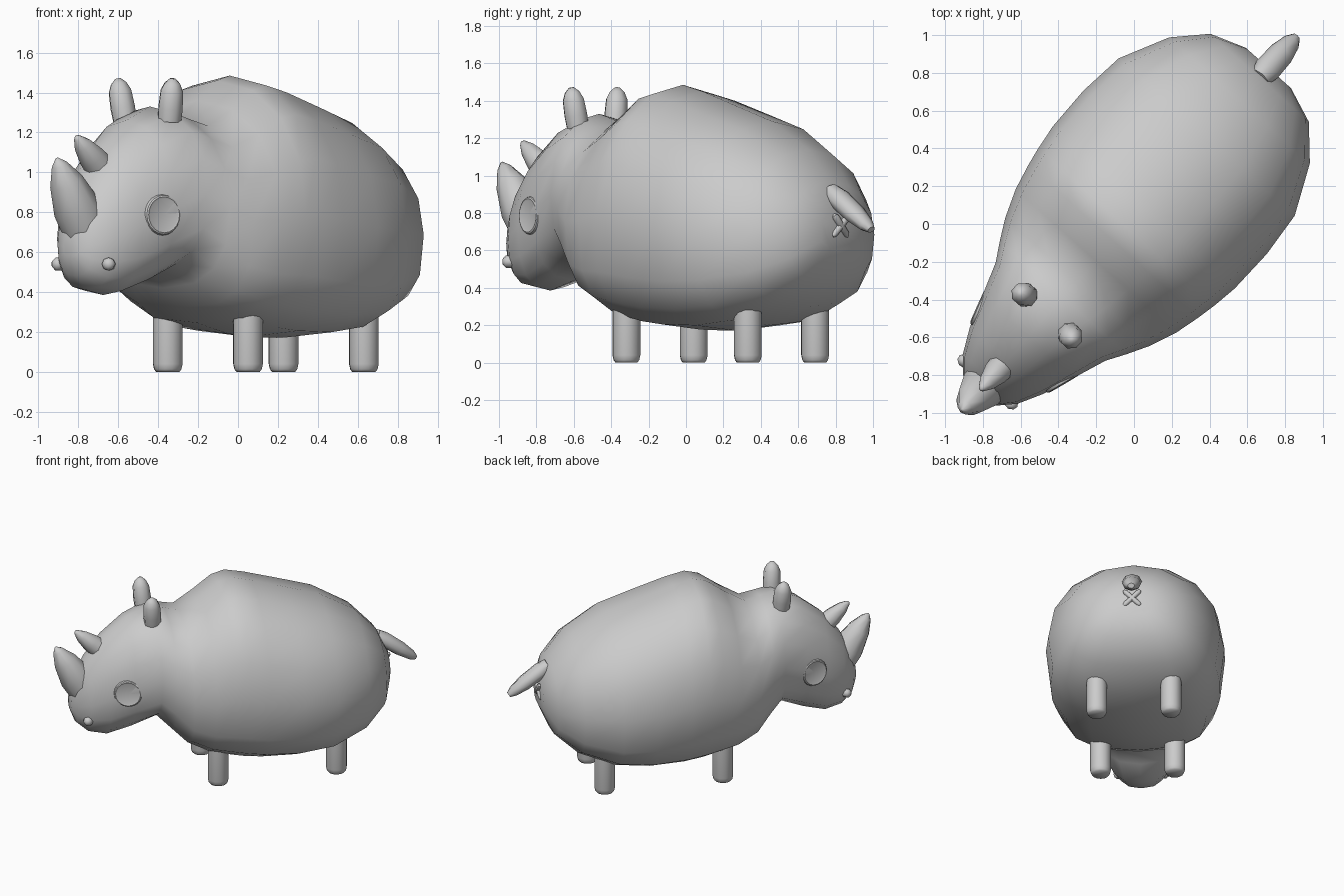
import bpy, bmesh, math
from mathutils import Vector, Matrix

if "Cube" in bpy.data.objects:
    bpy.data.objects.remove(bpy.data.objects["Cube"])

grey = bpy.data.materials.new("plain_grey")
grey.use_nodes = True
colour = (0.6, 0.6, 0.6, 1)
grey.diffuse_color = colour
grey.node_tree.nodes["Principled BSDF"].inputs["Base Color"].default_value = colour

# The animal is built facing -y, then turned to stand diagonally
TURN = Matrix.Rotation(math.radians(-41.8), 4, 'Z') @ Matrix.Translation((-0.02, 0, 0))


def loft(name, rings, place=Matrix(), angle=60):
    """Skin a list of rings of points, closing both ends with a cap."""
    bm = bmesh.new()
    loops = [[bm.verts.new(p) for p in ring] for ring in rings]
    n = len(loops[0])
    for a, b in zip(loops, loops[1:]):
        for i in range(n):
            j = (i + 1) % n
            bm.faces.new((a[i], a[j], b[j], b[i]))
    bm.faces.new(loops[0][::-1])
    bm.faces.new(loops[-1])
    bmesh.ops.recalc_face_normals(bm, faces=bm.faces)
    bm.transform(TURN @ place)
    mesh = bpy.data.meshes.new(name)
    bm.to_mesh(mesh)
    bm.free()
    mesh.materials.append(grey)
    obj = bpy.data.objects.new(name, mesh)
    bpy.context.collection.objects.link(obj)
    bpy.ops.object.select_all(action='DESELECT')
    obj.select_set(True)
    bpy.context.view_layer.objects.active = obj
    bpy.ops.object.shade_smooth_by_angle(angle=math.radians(angle))
    return obj


def turned(name, base, tip, profile, sides=8, angle=60, flat=1):
    """Round part from base to tip; profile is (fraction of length, radius)."""
    base, axis = Vector(base), Vector(tip) - Vector(base)
    rings = [[Vector((r * math.cos(math.tau * i / sides),
                      flat * r * math.sin(math.tau * i / sides), t * axis.length))
              for i in range(sides)] for t, r in profile]
    place = Matrix.Translation(base) @ axis.to_track_quat('Z', 'Y').to_matrix().to_4x4()
    return loft(name, rings, place, angle)


def section(y, bottom, top, half, sides=16):
    """Body cross-section, boxier below than above, fullest on the trunk."""
    mid, ring = bottom + 0.46 * (top - bottom), []
    low = 0.68 if y > -.5 else 0.8
    for i in range(sides):
        a = math.tau * i / sides
        c, s = math.cos(a), math.sin(a)
        k = 0.95 if s > 0 else low
        x = half * math.copysign(abs(c) ** k, c)
        z = mid + (top - mid if s > 0 else mid - bottom) * math.copysign(abs(s) ** k, s)
        ring.append((x, y, z))
    return ring


# Head and body in one skin: position, underside, topline, half width
stations = [(-1.235, .57, .70, .05), (-1.2, .48, .82, .12), (-1.12, .41, .97, .195),
            (-.99, .385, 1.13, .262), (-.82, .44, 1.26, .325), (-.64, .52, 1.33, .39),
            (-.54, .42, 1.30, .45), (-.43, .32, 1.27, .51), (-.28, .245, 1.36, .57),
            (-.14, .21, 1.46, .605), (-.04, .19, 1.485, .625), (.1, .175, 1.45, .645),
            (.35, .17, 1.37, .65), (.6, .2, 1.29, .625), (.86, .3, 1.14, .50),
            (1.02, .44, .97, .35), (1.09, .6, .82, .16)]
loft("body", [section(*st) for st in stations], angle=80)

# Horns
turned("front_horn", (0, -1.11, .69), (0, -1.34, 1.07),
       [(0, .115), (.35, .12), (.7, .085), (.92, .04), (1, .008)])
turned("rear_horn", (0, -1.0, 1.01), (0, -1.195, 1.18),
       [(0, .075), (.4, .068), (.75, .046), (.95, .02), (1, .008)])

# Tail, wider than it is thick, and the small cross beneath it
turned("tail", (0, 1.02, .92), (0, 1.31, .71),
       [(0, .055), (.2, .072), (.6, .068), (.88, .048), (1, .025)], flat=.78)
for side, label in ((1, "left"), (-1, "right")):
    turned("cross_bar_" + label, (-.06 * side, 1.085, .675), (.06 * side, 1.1, .79),
           [(0, .01), (.1, .019), (.9, .019), (1, .01)], 8)

# Paired parts
for side, label in ((1, "left"), (-1, "right")):
    for end, y in (("front", -.204), ("back", .667)):
        turned(f"{end}_{label}_leg", (.27 * side, y, 0), (.27 * side, y, .33),
               [(0, .06), (.04, .07), (.12, .076), (1, .076)], 12)
    turned(label + "_ear", (.15 * side, -.66, 1.26), (.185 * side, -.675, 1.47),
           [(0, .062), (.3, .065), (.7, .06), (.88, .042), (1, .015)])
    turned(label + "_nostril", (.15 * side, -1.11, .54), (.187 * side, -1.165, .54),
           [(0, .02), (.3, .033), (.75, .033), (1, .015)])
    # Eye disc with a raised rounded rim
    turned(label + "_eye", (.22 * side, -.85, .785), (.308 * side, -.878, .787),
           [(0, .103), (.82, .103), (.96, .098), (1, .09), (.96, .08)], 20, 40)
